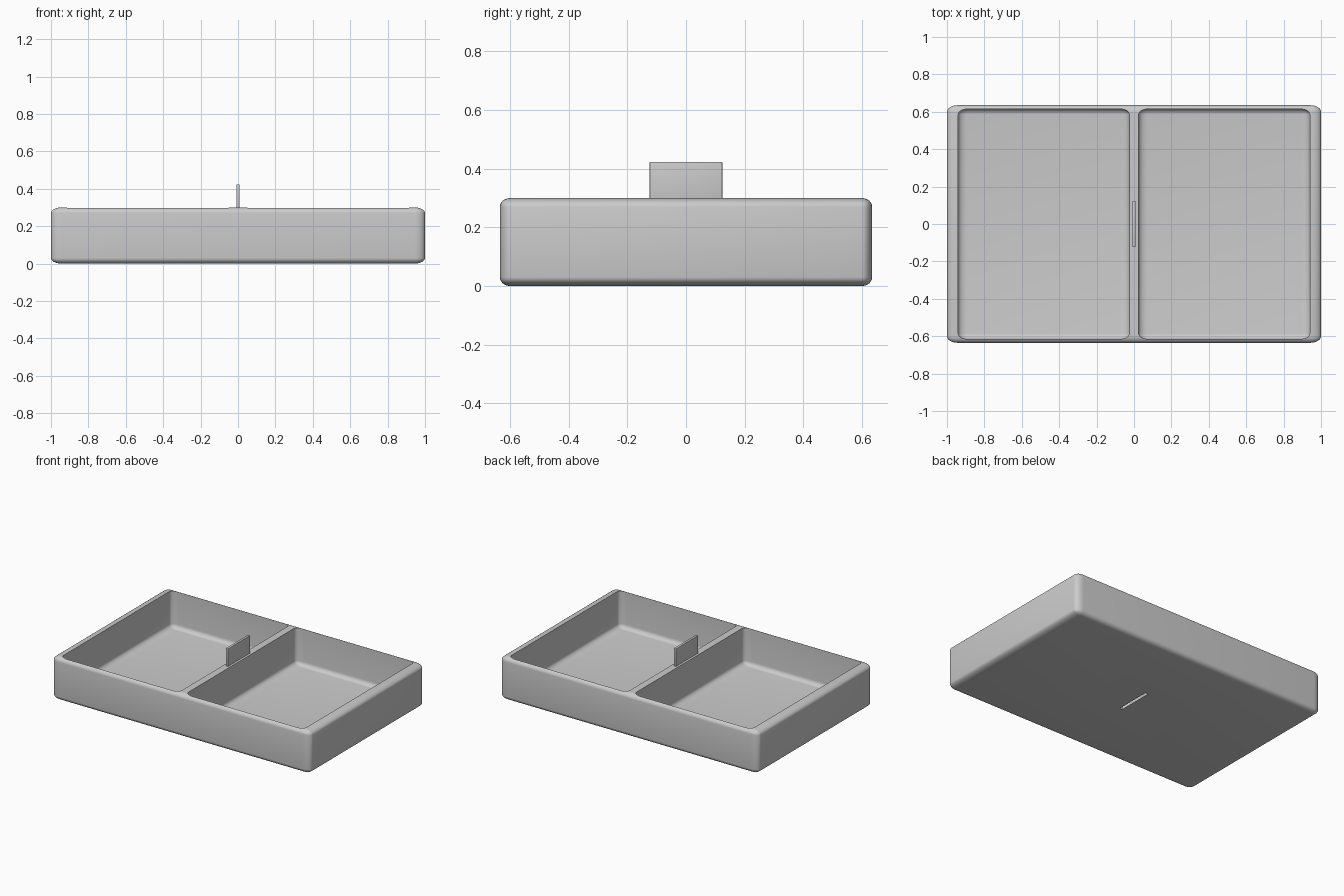
import bpy
import bmesh
from math import radians
from mathutils import Vector

if "Cube" in bpy.data.objects:
    bpy.data.objects.remove(bpy.data.objects["Cube"])

grey = bpy.data.materials.new("plain_grey")
grey.use_nodes = True
colour = (0.6, 0.6, 0.6, 1)
grey.diffuse_color = colour
grey.node_tree.nodes["Principled BSDF"].inputs["Base Color"].default_value = colour


def rounded_box(name, low, high, radii, segments=6):
    """Box between two corners, with its own rounding radius along each axis."""
    low, high, radii = Vector(low), Vector(high), Vector(radii)
    size = high - low
    bm = bmesh.new()
    bmesh.ops.create_cube(bm, size=1)
    bmesh.ops.scale(bm, verts=bm.verts, vec=[s / r for s, r in zip(size, radii)])
    bmesh.ops.bevel(bm, geom=bm.edges[:], offset=1, segments=segments,
                    profile=0.5, affect='EDGES')
    bmesh.ops.scale(bm, verts=bm.verts, vec=radii)
    bmesh.ops.translate(bm, verts=bm.verts, vec=(low + high) / 2)
    mesh = bpy.data.meshes.new(name)
    bm.to_mesh(mesh)
    bm.free()
    mesh.materials.append(grey)
    obj = bpy.data.objects.new(name, mesh)
    bpy.context.collection.objects.link(obj)
    return obj


def activate(obj):
    bpy.ops.object.select_all(action='DESELECT')
    obj.select_set(True)
    bpy.context.view_layer.objects.active = obj


def cut(target, cutter):
    """Subtract the cutter from the target, then discard it."""
    mod = target.modifiers.new("cut", 'BOOLEAN')
    mod.operation = 'DIFFERENCE'
    mod.solver = 'EXACT'
    mod.object = cutter
    activate(target)
    bpy.ops.object.modifier_apply(modifier=mod.name)
    bpy.data.objects.remove(cutter)


height = 0.3
tab_rise = 0.123

# Tray body with two open compartments
tray = rounded_box("tray", (-1, -0.635, 0), (1, 0.635, height), (0.055, 0.035, 0.03))
for left, right in ((-0.94, -0.025), (0.025, 0.94)):
    cut(tray, rounded_box("compartment_cutter", (left, -0.615, 0.04),
                          (right, 0.615, 0.6), (0.05, 0.03, 0.03)))

# Slot under the divider that takes the tab of a tray stacked below
cut(tray, rounded_box("slot_cutter", (-0.011, -0.127, -0.1),
                      (0.011, 0.127, tab_rise), (0.004, 0.004, 0.004), 2))

# Upright tab on the divider
tab = rounded_box("tab", (-0.009, -0.124, height - 0.02),
                  (0.009, 0.124, height + tab_rise), (0.003, 0.003, 0.003), 3)

for part in (tray, tab):
    activate(part)
    bpy.ops.object.shade_smooth_by_angle(angle=radians(35))
